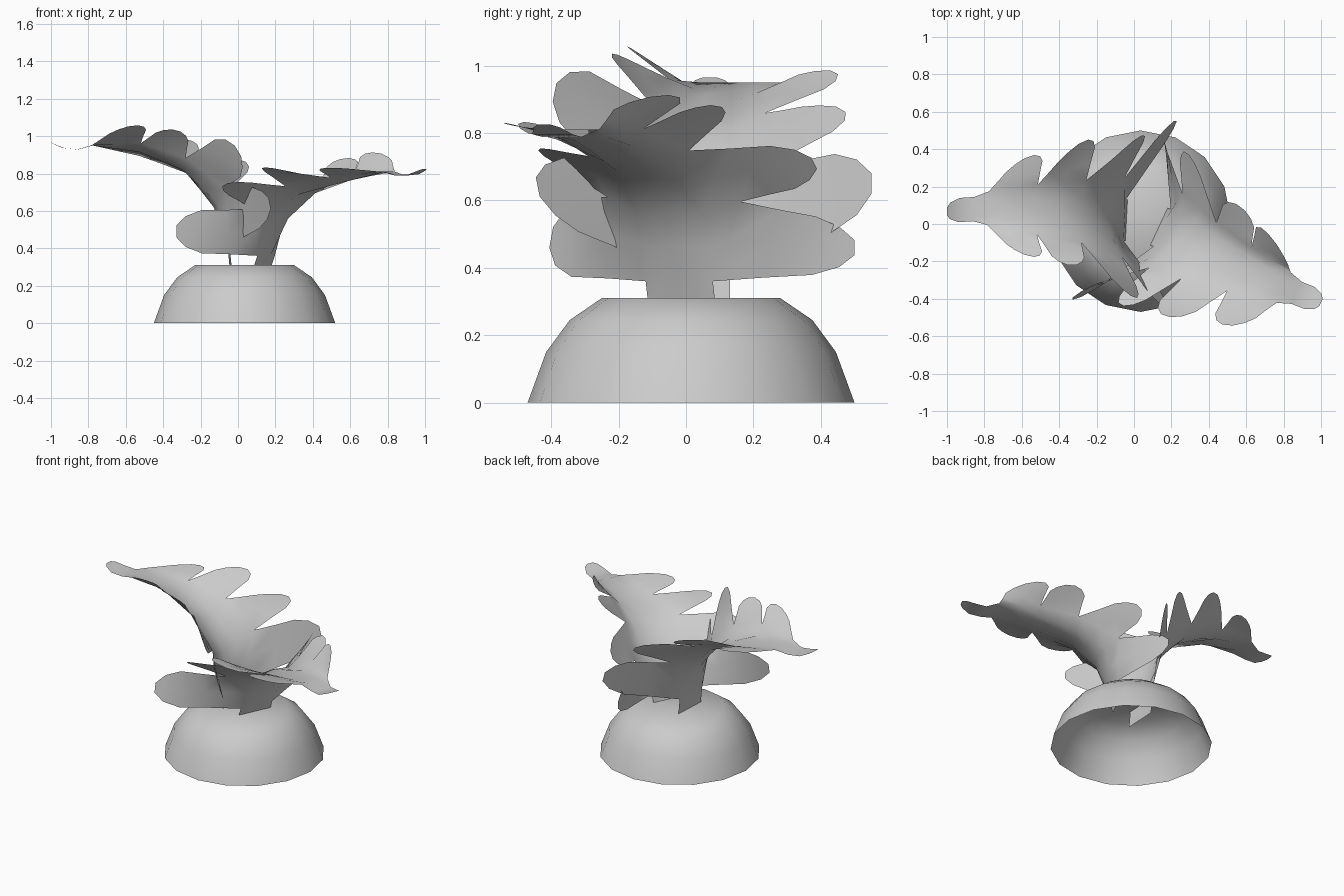
import bpy, bmesh, math
from mathutils import Vector as V

if "Cube" in bpy.data.objects:
    bpy.data.objects.remove(bpy.data.objects["Cube"])


def make_object(name, verts, faces, weld=False):
    me = bpy.data.meshes.new(name)
    me.from_pydata([tuple(v) for v in verts], [], faces)
    bm = bmesh.new()
    bm.from_mesh(me)
    if weld:
        bmesh.ops.remove_doubles(bm, verts=bm.verts, dist=.002)
    bmesh.ops.recalc_face_normals(bm, faces=bm.faces)
    for f in bm.faces:
        f.smooth = True
    bm.to_mesh(me)
    bm.free()
    ob = bpy.data.objects.new(name, me)
    bpy.context.collection.objects.link(ob)
    return ob


# mound: open-bottomed low dome turned from a profile
prof = [(.485, 0), (.43, .15), (.36, .245), (.265, .31)]
n = 16
verts = [V((.035 + r * math.cos(2 * math.pi * i / n), .015 + r * math.sin(2 * math.pi * i / n), z))
         for r, z in prof for i in range(n)]
faces = [(k * n + i, k * n + (i + 1) % n, (k + 1) * n + (i + 1) % n, (k + 1) * n + i)
         for k in range(len(prof) - 1) for i in range(n)]
faces.append(tuple(range((len(prof) - 1) * n, len(prof) * n)))
make_object("mound", verts, faces)


def leaf(name, base, ribs, tip, back, front):
    """Lobed leaf: stalk, then two rows of four lobes along the rib, then an end lobe."""
    verts, faces = [], []

    def strip(rows, flip=False):
        s, k = len(verts), len(rows[0])
        for r in rows:
            verts.extend(r)
        for a in range(len(rows) - 1):
            for b in range(k - 1):
                i = s + a * k + b
                f = (i, i + 1, i + k + 1, i + k)
                faces.append(f[::-1] if flip else f)

    ribs = [V(r) for r in ribs]
    base, tip = V(base), V(tip)
    d = tip - base
    side = V((-d.y, d.x, 0)).normalized()
    if side.y < 0:
        side = -side
    # convex direction of the trough-shaped blade
    out = V((math.copysign(.018, d.x), 0, -.024))
    # stalk
    strip([[p + side * h for h in (-.11, -.055, 0, .055, .11)] for p in (base, ribs[0])])
    for sgn, lobes in ((1, back), (-1, front)):
        tips = [V(l[0]) for l in lobes]
        wid = [V(l[1]) for l in lobes]
        notch = [ribs[0] + side * .11 * sgn]
        mid = [ribs[0] + side * .055 * sgn]
        for i in range(1, 4):
            q = ribs[i].lerp(tips[i - 1].lerp(tips[i], .8), .48) + out * .7
            notch.append(q)
            mid.append((ribs[i] + q) / 2 + out)
        notch.append(ribs[4] + side * .09 * sgn)
        mid.append(ribs[4] + side * .045 * sgn)
        for i in range(4):
            a, b = notch[i], notch[i + 1]
            c, w = (a + b) / 2, (b - a) / 2
            rows = [[p[i], (p[i] + p[i + 1]) / 2, p[i + 1]] for p in (ribs, mid, notch)]
            # lobe blade, widening then rounded at the end
            for u, f in ((.35, 1), (.68, 1.03), (.88, .75), (1, .28)):
                m, h = c.lerp(tips[i], u), w.lerp(wid[i], min(1, u * 1.3)) * f
                rows.append([m - h, m, m + h])
            strip(rows, sgn < 0)
    # end lobe
    rows = []
    for u, h in ((0, .09), (.35, .065), (.7, .065), (.92, .045), (1, .02)):
        m = ribs[4].lerp(tip, u) - V((0, 0, .03 * math.sin(math.pi * u)))
        rows.append([m + side * h * k for k in (-1, -.5, 0, .5, 1)])
    strip(rows)
    make_object(name, verts, faces, weld=True)


leaf("left_leaf", (-.03, .02, .2),
     [(-.05, .02, .41), (-.13, .03, .62), (-.27, .04, .80), (-.50, .06, .915), (-.78, .085, .95)],
     (-1, .07, .965),
     [((.22, .55, .65), (-.03, 0, .11)), ((.02, .46, .87), (-.08, -.05, .03)),
      ((-.27, .44, .98), (-.09, -.04, .02)), ((-.56, .36, .955), (-.09, -.03, 0))],
     [((.17, -.44, .64), (-.02, -.02, .10)), ((0, -.39, .92), (-.06, .02, .10)),
      ((-.33, -.22, 1.03), (-.08, 0, .02)), ((-.56, -.17, 1.055), (-.09, .02, -.01))])

leaf("right_leaf", (.12, -.01, .27),
     [(.15, -.02, .36), (.24, -.06, .57), (.35, -.12, .69), (.53, -.20, .76), (.80, -.34, .81)],
     (1, -.42, .825),
     [((.15, .50, .46), (0, 0, .08)), ((.28, .38, .71), (.05, -.03, .06)),
      ((.57, .09, .88), (.08, -.06, .01)), ((.74, -.08, .91), (.08, -.10, -.01))],
     [((-.33, -.40, .49), (0, .02, .11)), ((-.07, -.43, .74), (.05, -.03, .03)),
      ((.17, -.49, .83), (.09, -.03, -.01)), ((.50, -.54, .83), (.10, -.01, 0))])
